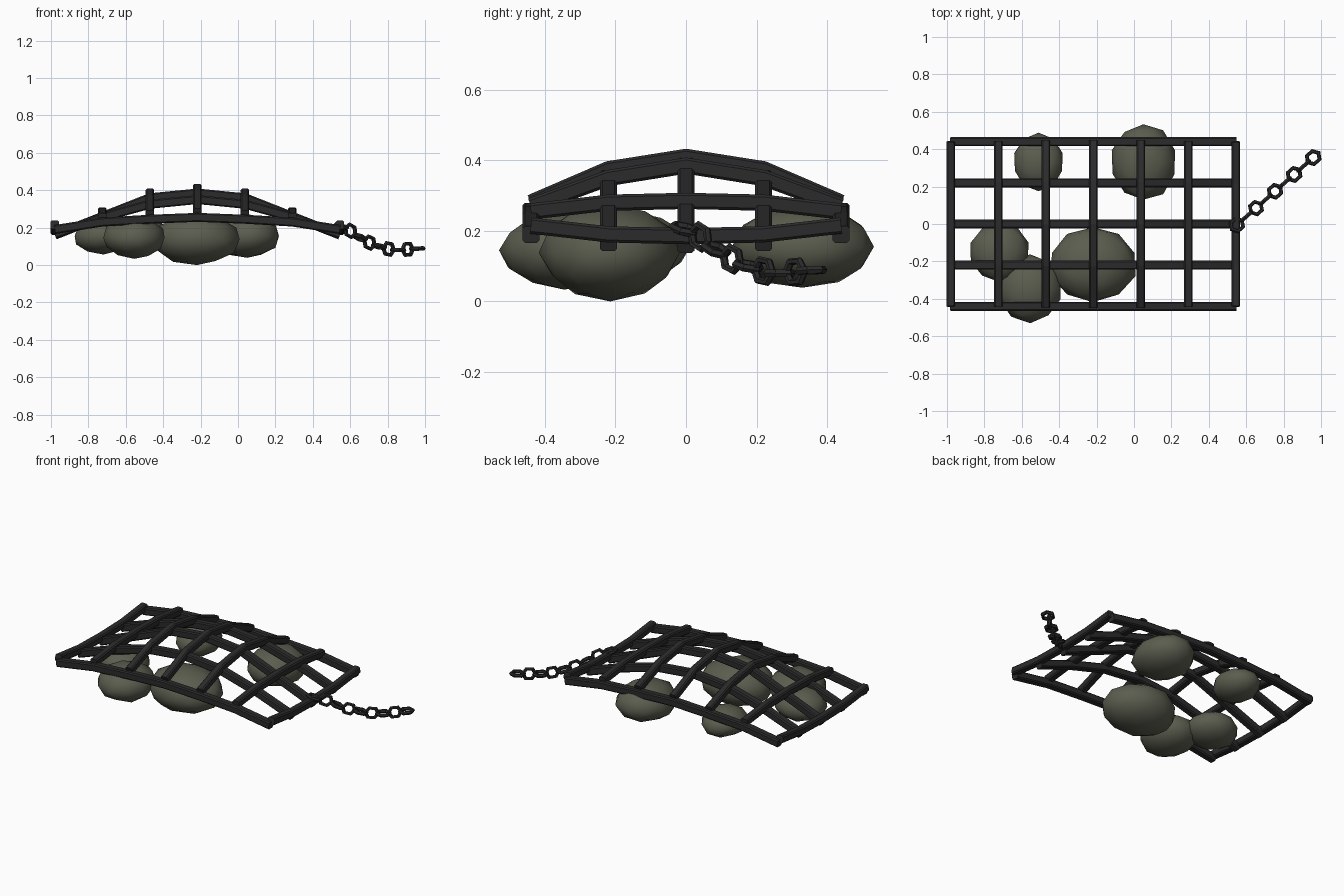
import bpy, bmesh, math
from mathutils import Vector

cube = bpy.data.objects.get("Cube")
if cube:
    bpy.data.objects.remove(cube)


def material(name, rgb):
    m = bpy.data.materials.new(name)
    m.use_nodes = True
    m.diffuse_color = (*rgb, 1)
    bsdf = m.node_tree.nodes["Principled BSDF"]
    bsdf.inputs["Base Color"].default_value = (*rgb, 1)
    bsdf.inputs["Roughness"].default_value = 0.8
    return m


IRON = material("dark iron", (0.024, 0.024, 0.025))
STONE = material("mossy stone", (0.105, 0.11, 0.078))


def finish(bm, name, mat):
    bmesh.ops.recalc_face_normals(bm, faces=bm.faces)
    mesh = bpy.data.meshes.new(name)
    bm.to_mesh(mesh)
    bm.free()
    mesh.materials.append(mat)
    obj = bpy.data.objects.new(name, mesh)
    bpy.context.collection.objects.link(obj)


def bar(name, points, side, half=0.023, chamfer=0.007):
    """Sweep a chamfered square along a bent path."""
    c = half - chamfer
    profile = [(half, c), (c, half), (-c, half), (-half, c),
               (-half, -c), (-c, -half), (c, -half), (half, -c)]
    bm = bmesh.new()
    rings = []
    for k, p in enumerate(points):
        before, after = points[max(k - 1, 0)], points[min(k + 1, len(points) - 1)]
        up = (after - before).cross(side).normalized()
        rings.append([bm.verts.new(p + side * u + up * v) for u, v in profile])
    for a, b in zip(rings, rings[1:]):
        for i in range(8):
            j = (i + 1) % 8
            bm.faces.new((a[i], a[j], b[j], b[i]))
    bm.faces.new(rings[0])
    bm.faces.new(rings[-1])
    finish(bm, name, IRON)


# Bulging grate: heights by steps away from the middle, along x then y
HEIGHTS = [(0.41, 0.375, 0.28), (0.385, 0.35, 0.27),
           (0.285, 0.28, 0.255), (0.185, 0.19, 0.215)]
MID_X, STEP_X, STEP_Y = -0.217, 0.254, 0.22


def grid_point(i, j, drop=0):
    return Vector((MID_X + i * STEP_X, j * STEP_Y, HEIGHTS[abs(i)][abs(j)] - drop))


for i in range(-3, 4):
    bar(f"cross_bar_{i + 4}", [grid_point(i, j) for j in range(-2, 3)], Vector((1, 0, 0)))
for j in range(-2, 3):
    bar(f"long_bar_{j + 3}", [grid_point(i, j, 0.025) for i in range(-3, 4)],
        Vector((0, 1, 0)), 0.024)

# Boulders under the grate: centre and radii
BOULDERS = [
    ((-0.22, -0.215, 0.138), (0.235, 0.2, 0.138)),
    ((-0.555, -0.345, 0.145), (0.17, 0.182, 0.11)),
    ((-0.72, -0.15, 0.155), (0.16, 0.16, 0.097)),
    ((-0.51, 0.33, 0.17), (0.135, 0.155, 0.09)),
    ((0.05, 0.33, 0.155), (0.175, 0.205, 0.117)),
]
for n, (centre, radii) in enumerate(BOULDERS):
    bm = bmesh.new()
    bmesh.ops.create_icosphere(bm, subdivisions=2, radius=1)
    for v in bm.verts:
        # Gentle lumps, shifted for each boulder
        x, y, z = v.co
        lump = math.sin(3 * x + 2 * y + n) * math.cos(3 * z - 2 * y + 2 * n)
        v.co = Vector(centre) + v.co * Vector(radii) * (1 + 0.035 * lump)
    for f in bm.faces:
        f.smooth = True
    finish(bm, f"boulder_{n + 1}", STONE)


def chain_link(name, centre, direction, flat):
    """Six-sided ring with its long axis along the chain."""
    x = direction.normalized()
    y = Vector((0, 0, 1)).cross(x).normalized()
    z = x.cross(y)
    if not flat:
        y, z = z, -y
    bm = bmesh.new()
    rings = []
    for k in range(6):
        a = k * math.tau / 6
        ring = []
        for s in range(6):
            b = s * math.tau / 6
            r = 0.034 + 0.011 * math.cos(b)
            ring.append(bm.verts.new(centre + x * (1.12 * r * math.cos(a))
                                     + y * (r * math.sin(a)) + z * (0.012 * math.sin(b))))
        rings.append(ring)
    for k in range(6):
        a, b = rings[k], rings[(k + 1) % 6]
        for s in range(6):
            t = (s + 1) % 6
            bm.faces.new((a[s], a[t], b[t], b[s]))
    finish(bm, name, IRON)


# Trailing chain, alternating flat and upright links
DROPS = [0.205, 0.183, 0.147, 0.12, 0.1, 0.086, 0.08, 0.084, 0.088]
path = [Vector((0.55 + 0.051 * k, -0.005 + 0.045 * k, z)) for k, z in enumerate(DROPS)]
for k, p in enumerate(path):
    heading = path[min(k + 1, len(path) - 1)] - path[max(k - 1, 0)]
    chain_link(f"chain_link_{k + 1}", p, heading, k % 2 == 0)
